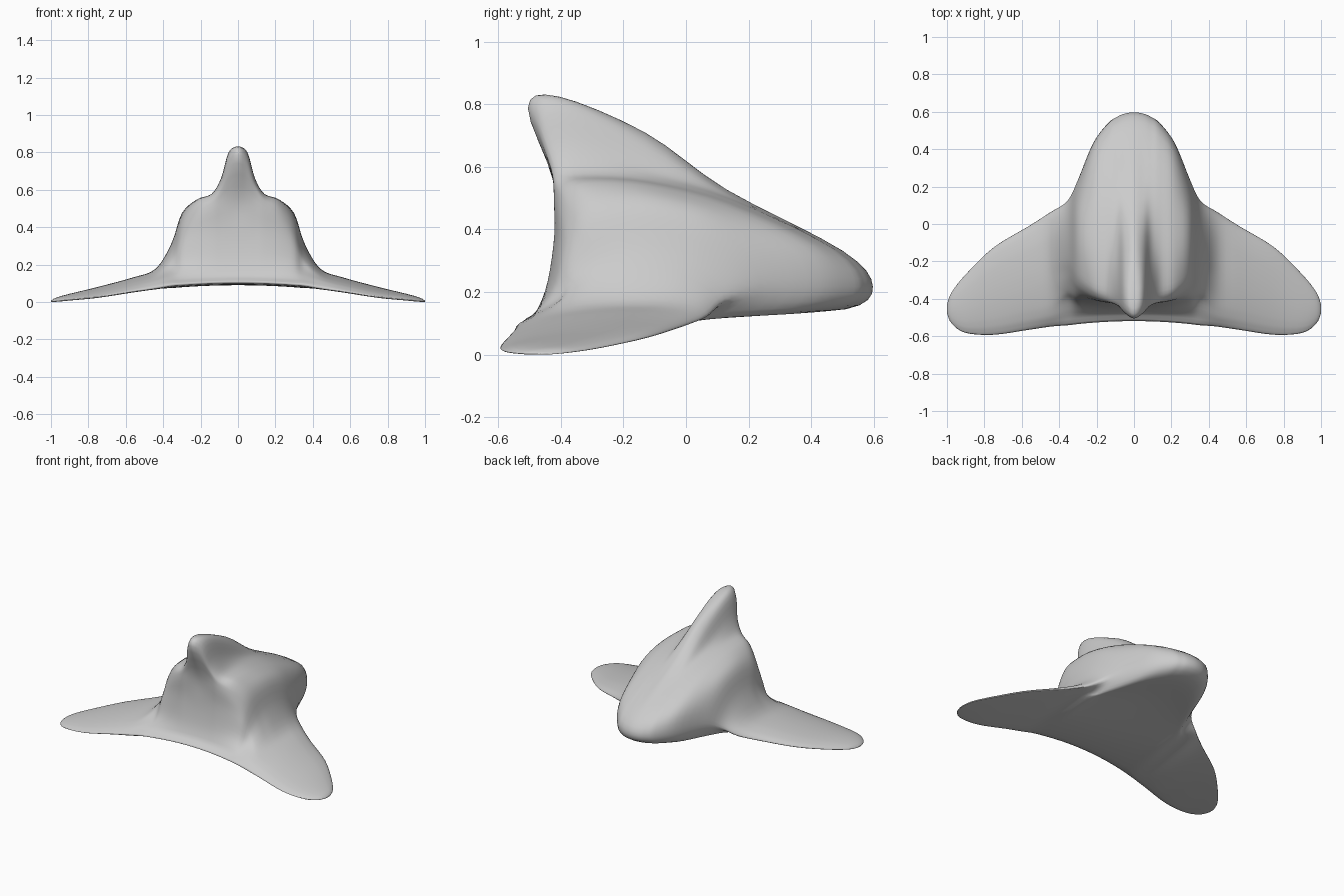
import bpy, bmesh
from math import sqrt
from mathutils import Vector

if "Cube" in bpy.data.objects:
    bpy.data.objects.remove(bpy.data.objects["Cube"])

# Upper outline (y, z) of the hull from nose tip, over the fin, to the back wall, per x station
HULL = {
    0.00: [(.597, .23), (.50, .345), (.13, .54), (-.13, .722), (-.41, .838), (-.505, .80), (-.425, .57), (-.42, .40)],
    0.05: [(.59, .23), (.495, .345), (.14, .525), (-.13, .69), (-.38, .81), (-.475, .765), (-.425, .57), (-.42, .40)],
    0.09: [(.573, .23), (.485, .345), (.15, .51), (-.13, .61), (-.34, .675), (-.43, .65), (-.423, .555), (-.42, .40)],
    0.14: [(.538, .23), (.46, .35), (.15, .50), (-.12, .572), (-.33, .592), (-.405, .575), (-.42, .52), (-.42, .39)],
    0.22: [(.43, .23), (.37, .36), (.12, .487), (-.12, .55), (-.31, .56), (-.375, .535), (-.40, .475), (-.41, .37)],
    0.30: [(.235, .22), (.19, .335), (.06, .44), (-.10, .485), (-.25, .48), (-.32, .45), (-.36, .39), (-.39, .32)],
    0.355: [(.122, .18), (.095, .235), (.01, .295), (-.09, .325), (-.19, .325), (-.26, .30), (-.31, .275), (-.365, .235)],
}
# Wing stations: x, trailing y, leading y, trailing z, leading z, thickness
WING = [
    (.44, -.54, .067, .083, .137, .09),
    (.56, -.558, -.01, .066, .105, .066),
    (.75, -.586, -.125, .036, .068, .045),
    (.90, -.578, -.27, .022, .036, .032),
    (.975, -.53, -.365, .015, .021, .02),
    (1.0, -.475, -.43, .014, .014, .006),
]
FRACTIONS = [0, .3, .65, .93, 1, .95, .82, .69, .55, .43, .33, .23, .14, .05]


def hull_section(x, top):
    """Closed section: underside, nose and fin outline, flare to the trailing edge."""
    d = .13 * x * x
    y4, z4 = top[0]
    y11, z11 = top[-1]
    under = [(-.507 - d * 1.25, .113 - d), (-.25, .105 - d), (y4 * .4 - .06, .146 - d * 2), (y4 - .085, .158 - d * 1.5)]
    flare = [(y11 * .6 - .19, .16 + .36 * (z11 - .16)), (-.475 - d, .155 - d * 1.2)]
    return [Vector((x, y, z)) for y, z in under + top + flare]


def wing_section(x, yt, yl, zt, zl, t):
    """Thin lens section."""
    pts = []
    for i, f in enumerate(FRACTIONS):
        bump = 2 * sqrt(f * (1 - f)) * t * (-.15 if i < 4 else .85)
        pts.append(Vector((x, yt + f * (yl - yt), zt + f * (zl - zt) + bump)))
    return pts


def spline(pts, n, closed):
    """Smooth curve through all points."""
    m = len(pts)
    get = (lambda i: pts[i % m]) if closed else (lambda i: pts[max(0, min(m - 1, i))])
    out = []
    for i in range(m if closed else m - 1):
        a, b, c, d = (get(i + k) for k in (-1, 0, 1, 2))
        for s in range(n):
            u = s / n
            out.append(.5 * (2 * b + (c - a) * u + (2 * a - 5 * b + 4 * c - d) * u ** 2
                             + (3 * b - a - 3 * c + d) * u ** 3))
    if not closed:
        out.append(pts[-1].copy())
    return out


# Mirror the half stations, then smooth around and across
half = [hull_section(x, top) for x, top in HULL.items()] + [wing_section(*w) for w in WING]
flip = [[Vector((-p.x, p.y, p.z)) for p in s] for s in half[:0:-1]]
rings = [spline(s, 4, True) for s in flip + half]
columns = [spline(list(col), 4, False) for col in zip(*rings)]

# Skin the winged body
bm = bmesh.new()
grid = [[bm.verts.new(p) for p in col] for col in columns]
count, rows = len(grid), len(grid[0])
for i in range(count):
    a, b = grid[i], grid[(i + 1) % count]
    for j in range(rows - 1):
        bm.faces.new((a[j], b[j], b[j + 1], a[j + 1]))
for j in (0, rows - 1):
    bm.faces.new([col[j] for col in grid])
bmesh.ops.recalc_face_normals(bm, faces=bm.faces)
low = min(v.co.z for v in bm.verts)
for v in bm.verts:
    v.co.z -= low
for f in bm.faces:
    f.smooth = True
mesh = bpy.data.meshes.new("winged_body")
bm.to_mesh(mesh)
bm.free()
bpy.context.collection.objects.link(bpy.data.objects.new("winged_body", mesh))
